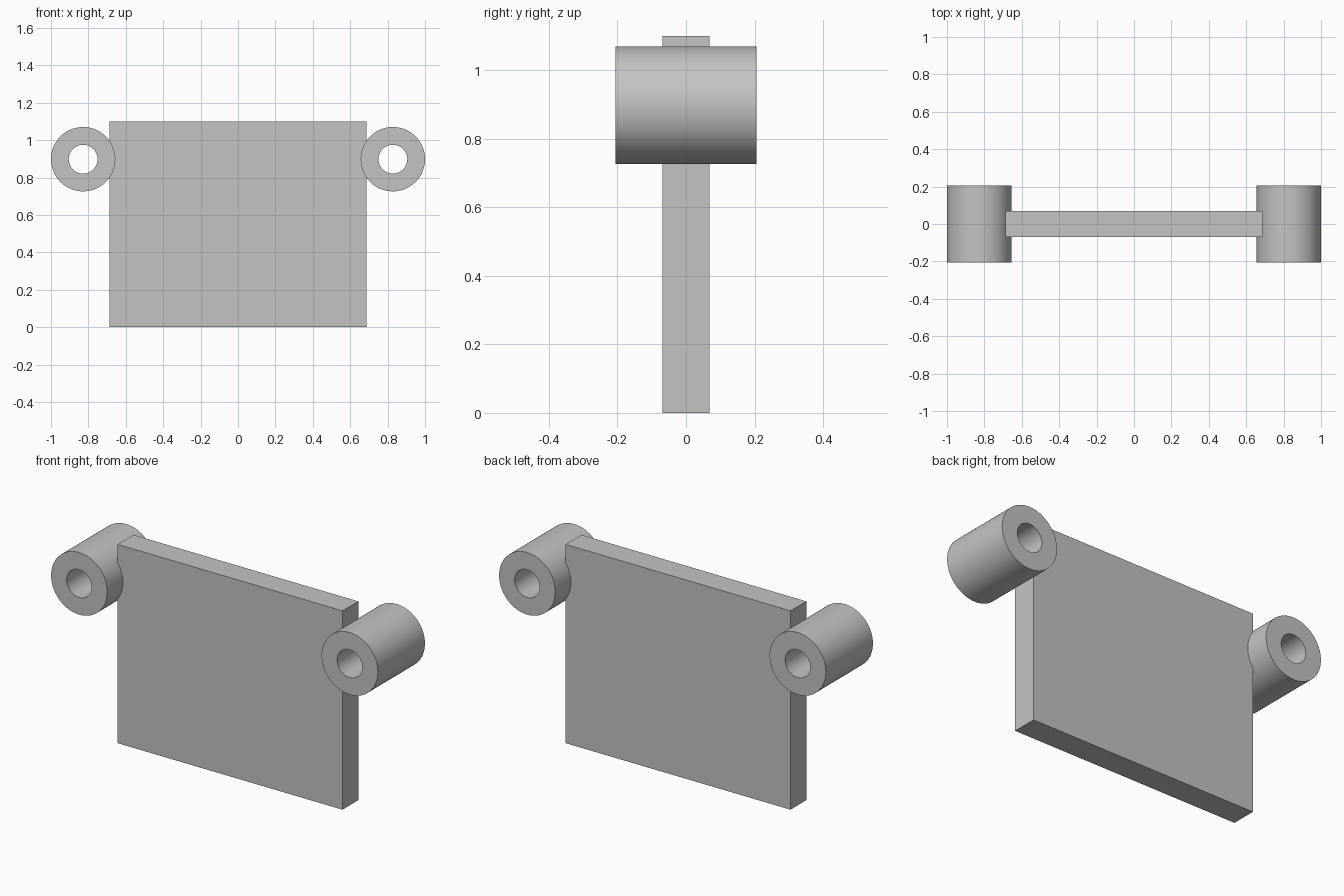
import bpy
import bmesh
import math

cube = bpy.data.objects.get("Cube")
if cube:
    bpy.data.objects.remove(cube, do_unlink=True)

# Plain grey finish
grey = bpy.data.materials.new("plain_grey")
grey.use_nodes = True
grey.diffuse_color = (0.55, 0.55, 0.55, 1)
grey.node_tree.nodes["Principled BSDF"].inputs["Base Color"].default_value = (0.55, 0.55, 0.55, 1)

PLATE = (1.376, 0.138, 1.1)
OUTER, INNER, HALF_LENGTH = 0.172, 0.077, 0.206
TUBE_X, TUBE_Z = 0.828, 0.898
SEGMENTS = 96


def make_object(name, bm):
    bmesh.ops.recalc_face_normals(bm, faces=bm.faces)
    mesh = bpy.data.meshes.new(name)
    bm.to_mesh(mesh)
    bm.free()
    mesh.materials.append(grey)
    obj = bpy.data.objects.new(name, mesh)
    bpy.context.collection.objects.link(obj)
    return obj


def make_tube(name, x):
    """Spin a rectangular wall section about the front-to-back axis."""
    bm = bmesh.new()
    section = [(INNER, -HALF_LENGTH), (OUTER, -HALF_LENGTH),
               (OUTER, HALF_LENGTH), (INNER, HALF_LENGTH)]
    verts = [bm.verts.new((r, y, 0)) for r, y in section]
    edges = [bm.edges.new((verts[i], verts[(i + 1) % 4])) for i in range(4)]
    bmesh.ops.spin(bm, geom=verts + edges, cent=(0, 0, 0), axis=(0, 1, 0),
                   angle=math.tau, steps=SEGMENTS, use_merge=True)
    bmesh.ops.remove_doubles(bm, verts=bm.verts, dist=0.0001)
    tube = make_object(name, bm)
    tube.location = (x, 0, TUBE_Z)
    bpy.ops.object.select_all(action='DESELECT')
    tube.select_set(True)
    bpy.context.view_layer.objects.active = tube
    bpy.ops.object.shade_smooth_by_angle(angle=math.radians(30))
    return tube


# Upright flat plate
bm = bmesh.new()
bmesh.ops.create_cube(bm, size=1)
bmesh.ops.scale(bm, vec=PLATE, verts=bm.verts)
plate = make_object("plate", bm)
plate.location.z = PLATE[2] / 2

# Hinge tubes on both side edges
make_tube("left_tube", TUBE_X)
make_tube("right_tube", -TUBE_X)
